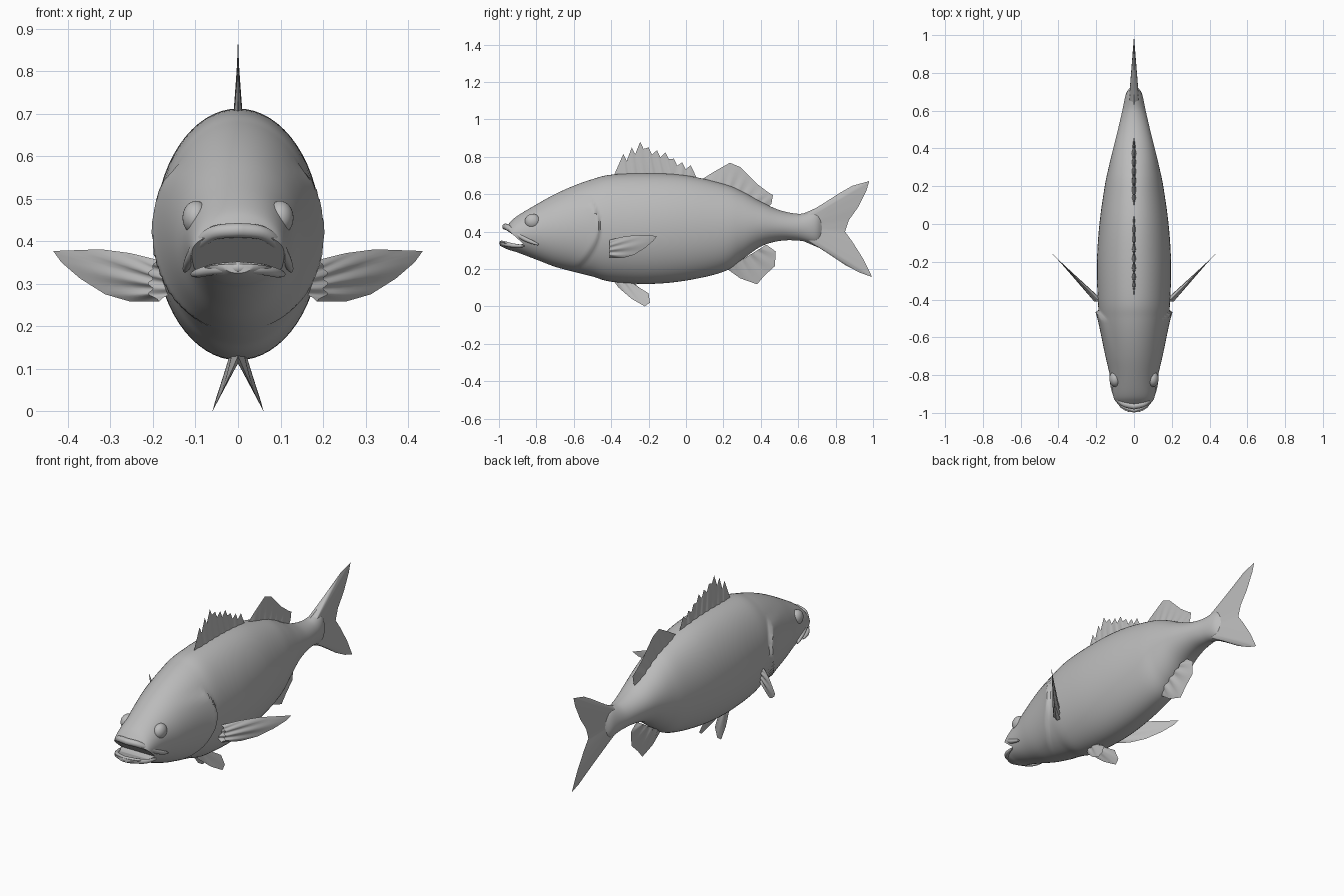
import bpy, bmesh, math
from mathutils import Vector

old = bpy.data.objects.get("Cube")
if old:
    bpy.data.objects.remove(old, do_unlink=True)

# Single flat skin colour
skin = bpy.data.materials.new("grey_skin")
skin.use_nodes = True
grey = (0.5, 0.5, 0.5, 1)
skin.diffuse_color = grey
skin.node_tree.nodes["Principled BSDF"].inputs["Base Color"].default_value = grey


def finish(obj, angle=50):
    """Give the part its material and smooth shading."""
    obj.data.materials.clear()
    obj.data.materials.append(skin)
    bpy.ops.object.select_all(action="DESELECT")
    obj.select_set(True)
    bpy.context.view_layer.objects.active = obj
    bpy.ops.object.shade_smooth_by_angle(angle=math.radians(angle))
    return obj


def make_object(name, bm):
    bmesh.ops.remove_doubles(bm, verts=bm.verts, dist=0.0004)
    bmesh.ops.recalc_face_normals(bm, faces=bm.faces)
    mesh = bpy.data.meshes.new(name)
    bm.to_mesh(mesh)
    bm.free()
    obj = bpy.data.objects.new(name, mesh)
    bpy.context.collection.objects.link(obj)
    return obj


def smooth_path(points, steps):
    """Catmull-Rom curve through points of any dimension."""
    pts = [Vector(p) for p in points]
    pts = [pts[0] * 2 - pts[1]] + pts + [pts[-1] * 2 - pts[-2]]
    out = []
    for a, b, c, d in zip(pts, pts[1:], pts[2:], pts[3:]):
        for s in range(steps):
            t = s / steps
            out.append((b * 2 + (c - a) * t + (a * 2 - b * 5 + c * 4 - d) * t * t
                        + (b * 3 - a - c * 3 + d) * t ** 3) / 2)
    return out + [pts[-2]]


def gill_bulge(y, z):
    """Raised gill cover that ends in a curved rear edge."""
    edge = -0.455 - 2.5 * (z - 0.43) ** 2
    depth = edge - y
    if depth <= 0:
        return 0
    fade = max(0, min(1, (0.58 - z) / 0.04)) * max(0, min(1, (z - 0.17) / 0.06))
    return 0.02 * min(depth / 0.012, 1) * math.exp(-depth / 0.09) * fade


# Body: y, back height, belly height, half width
stations = [
    (-0.995, 0.35, 0.325, 0.03), (-0.97, 0.41, 0.312, 0.08), (-0.94, 0.45, 0.3, 0.1),
    (-0.9, 0.485, 0.288, 0.112), (-0.8, 0.545, 0.25, 0.128), (-0.7, 0.6, 0.212, 0.15),
    (-0.6, 0.645, 0.185, 0.168), (-0.5, 0.68, 0.16, 0.182), (-0.4, 0.704, 0.132, 0.192),
    (-0.2, 0.712, 0.12, 0.196), (0, 0.7, 0.138, 0.183), (0.2, 0.655, 0.185, 0.155),
    (0.3, 0.615, 0.25, 0.134), (0.4, 0.56, 0.32, 0.11), (0.5, 0.515, 0.35, 0.085),
    (0.6, 0.495, 0.352, 0.062), (0.69, 0.505, 0.338, 0.042), (0.73, 0.48, 0.36, 0.014),
]
SIDES = 64
bm = bmesh.new()
rings = []
for y, top, low, half in smooth_path(stations, 8):
    ring = []
    for i in range(SIDES):
        a = math.tau * i / SIDES
        z = (top + low) / 2 + (top - low) / 2 * math.sin(a)
        x = math.cos(a) * (half + gill_bulge(y, z))
        ring.append(bm.verts.new((x, y, z)))
    rings.append(ring)
for r, s in zip(rings, rings[1:]):
    for i in range(SIDES):
        j = (i + 1) % SIDES
        bm.faces.new((r[i], r[j], s[j], s[i]))
bm.faces.new(rings[0])
bm.faces.new(rings[-1])
body = make_object("body", bm)

# Open mouth: wedge cut out of the snout
bm = bmesh.new()
wedge = [(-1.05, 0.45), (-0.96, 0.415), (-0.87, 0.335), (-0.9, 0.326), (-1.05, 0.358)]
face = bm.faces.new([bm.verts.new((-0.3, y, z)) for y, z in wedge])
moved = bmesh.ops.extrude_face_region(bm, geom=[face])["geom"]
bmesh.ops.translate(bm, vec=(0.6, 0, 0),
                    verts=[g for g in moved if isinstance(g, bmesh.types.BMVert)])
cutter = make_object("mouth_cutter", bm)
cutter.hide_render = True
cut = body.modifiers.new("mouth", "BOOLEAN")
cut.operation = "DIFFERENCE"
cut.solver = "EXACT"
cut.object = cutter
bpy.context.view_layer.objects.active = body
bpy.ops.object.modifier_apply(modifier=cut.name)
bpy.data.objects.remove(cutter, do_unlink=True)
finish(body, 40)


def lip(name, side_points, radius):
    """Mirrored rounded lip; side_points run from the middle to the corner."""
    left = smooth_path(side_points, 6)
    path = [Vector((-p.x, p.y, p.z)) for p in reversed(left[1:])] + left
    n = len(path) - 1
    bm = bmesh.new()
    rings = []
    for i, p in enumerate(path):
        ahead = (path[min(i + 1, n)] - path[max(i - 1, 0)]).normalized()
        across = ahead.cross(Vector((0, 0, 1))).normalized()
        up = across.cross(ahead)
        r = radius * (0.25 + 0.75 * math.sin(math.pi * i / n) ** 0.5)
        rings.append([bm.verts.new(p + (across * math.cos(a) + up * math.sin(a)) * r)
                      for a in (math.tau * k / 12 for k in range(12))])
    for r, s in zip(rings, rings[1:]):
        for k in range(12):
            bm.faces.new((r[k], r[k - 1], s[k - 1], s[k]))
    bm.faces.new(rings[0])
    bm.faces.new(rings[-1])
    finish(make_object(name, bm))


lip("upper_lip", [(0, -0.965, 0.426), (0.055, -0.95, 0.42), (0.09, -0.915, 0.395),
                  (0.112, -0.86, 0.36), (0.125, -0.79, 0.33)], 0.017)
lip("lower_lip", [(0, -0.985, 0.338), (0.055, -0.965, 0.334), (0.09, -0.925, 0.326),
                  (0.108, -0.865, 0.322)], 0.014)

# Eyes
for side, label in ((1, "left"), (-1, "right")):
    bpy.ops.mesh.primitive_uv_sphere_add(segments=32, ring_count=16, radius=0.042,
                                         location=(side * 0.099, -0.82, 0.455))
    eye = bpy.context.object
    eye.name = label + "_eye"
    eye.scale = (0.75, 1, 0.95)
    finish(eye)


def subdivide(points, steps):
    pts = [Vector(p) for p in points]
    return [a.lerp(b, s / steps) for a, b in zip(pts, pts[1:])
            for s in range(steps)] + [pts[-1]]


def fin(name, root, edge, thick, place=lambda y, z: 0, side=1, rays=0):
    """Fin fanned from a root line to its free edge, thinning outwards."""
    outer = subdivide([root[0]] + edge + [root[-1]], 4)
    lengths = [0]
    for a, b in zip(outer, outer[1:]):
        lengths.append(lengths[-1] + (b - a).length)
    start, end = Vector(root[0]), Vector(root[-1])
    bm = bmesh.new()
    LAYERS = 6
    for face_side in (1, -1):
        grid = []
        for p, dist in zip(outer, lengths):
            f = dist / lengths[-1]
            column = []
            for k in range(LAYERS + 1):
                q = start.lerp(end, f).lerp(p, k / LAYERS)
                t = thick * (1 - k / LAYERS) * min(1, 6 * f, 6 * (1 - f))
                t *= 1 + 0.3 * math.sin(math.tau * rays * f)
                column.append(bm.verts.new((side * place(*q) + face_side * t, *q)))
            grid.append(column)
        for a, b in zip(grid, grid[1:]):
            for k in range(LAYERS):
                bm.faces.new((a[k], a[k + 1], b[k + 1], b[k]))
    finish(make_object(name, bm), 60)


# Spiny front dorsal fin: tips with a notch behind each
tips = [(-0.335, 0.815), (-0.29, 0.85), (-0.245, 0.88), (-0.2, 0.85), (-0.155, 0.835),
        (-0.11, 0.825), (-0.065, 0.79), (-0.02, 0.77), (0.025, 0.755)]
spines = []
for y, z in tips:
    spines += [(y, z), (y + 0.018, z - 0.038)]
fin("spiny_dorsal_fin", [(-0.39, 0.69), (0.06, 0.68)], spines, 0.009, rays=9)

fin("soft_dorsal_fin", [(0.07, 0.67), (0.44, 0.53)],
    [(0.15, 0.72), (0.235, 0.768), (0.29, 0.745), (0.33, 0.705), (0.38, 0.655),
     (0.44, 0.61), (0.465, 0.595), (0.457, 0.55)], 0.012, rays=8)

fin("tail_fin", [(0.62, 0.493), (0.62, 0.352)],
    [(0.7, 0.528), (0.82, 0.605), (0.89, 0.645), (0.98, 0.67), (0.965, 0.62),
     (0.92, 0.53), (0.87, 0.46), (0.85, 0.4), (0.89, 0.345), (0.95, 0.25),
     (0.995, 0.157), (0.93, 0.18), (0.85, 0.222), (0.73, 0.305)], 0.03)

fin("anal_fin", [(0.22, 0.2), (0.43, 0.33)],
    [(0.29, 0.15), (0.38, 0.118), (0.42, 0.165), (0.475, 0.215), (0.48, 0.293)],
    0.016, rays=5)

# Paired fins
for side, label in ((1, "left"), (-1, "right")):
    fin(label + "_pectoral_fin", [(-0.41, 0.355), (-0.41, 0.258)],
        [(-0.34, 0.372), (-0.27, 0.381), (-0.155, 0.377), (-0.175, 0.35),
         (-0.22, 0.312), (-0.28, 0.275), (-0.34, 0.258)], 0.02,
        lambda y, z: 0.185 + (y + 0.41) * 0.98, side, 4)
    fin(label + "_pelvic_fin", [(-0.28, 0.135), (-0.39, 0.14)],
        [(-0.25, 0.095), (-0.2, 0.07), (-0.193, 0.02), (-0.22, 0), (-0.29, 0.04),
         (-0.36, 0.1)], 0.012,
        lambda y, z: 0.012 + 0.36 * (0.12 - z) + 0.08 * (y + 0.28), side, 3)
